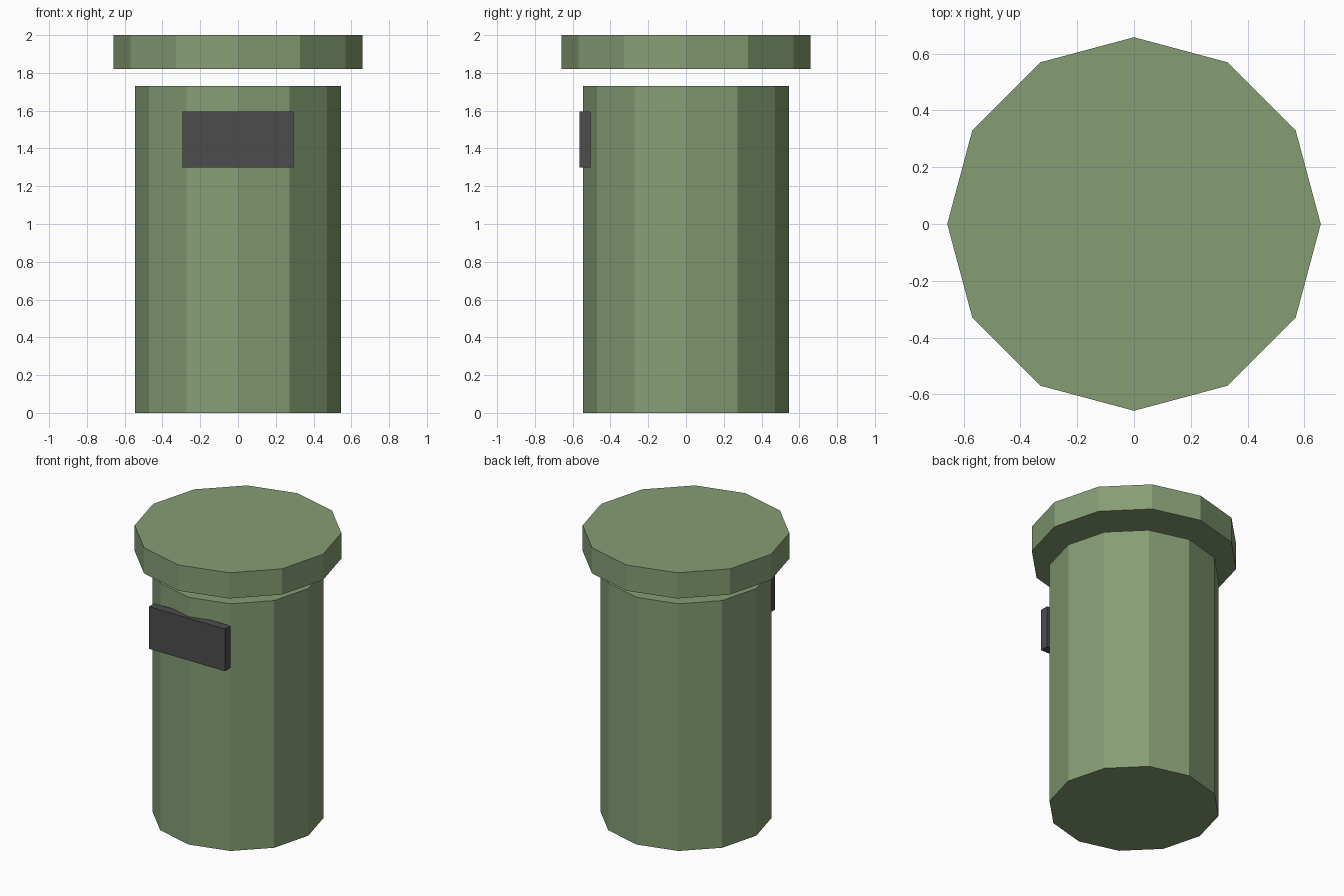
import bpy

cube = bpy.data.objects.get("Cube")
if cube:
    bpy.data.objects.remove(cube, do_unlink=True)


def make_material(name, color):
    mat = bpy.data.materials.new(name)
    mat.use_nodes = True
    mat.diffuse_color = color
    mat.node_tree.nodes["Principled BSDF"].inputs["Base Color"].default_value = color
    return mat


def finish(name, mat):
    obj = bpy.context.object
    obj.name = obj.data.name = name
    obj.data.materials.append(mat)
    return obj


def drum(name, radius, bottom, top, mat):
    """Flat-shaded twelve-sided closed cylinder between two heights."""
    bpy.ops.mesh.primitive_cylinder_add(
        vertices=12, radius=radius, depth=top - bottom,
        location=(0, 0, (bottom + top) / 2))
    return finish(name, mat)


def box(name, low, high, mat):
    """Axis-aligned box between two corners."""
    center = [(a + b) / 2 for a, b in zip(low, high)]
    bpy.ops.mesh.primitive_cube_add(size=1, location=center)
    obj = finish(name, mat)
    obj.scale = [b - a for a, b in zip(low, high)]
    bpy.ops.object.transform_apply(location=False, rotation=False, scale=True)
    return obj


green = make_material("sage green", (0.24, 0.34, 0.175, 1))
dark = make_material("dark grey", (0.075, 0.073, 0.075, 1))

# Main body
drum("body", 0.544, 0, 1.73, green)

# Wide lid floating just above the body
drum("lid", 0.658, 1.82, 2, green)

# Dark slot plate on the front
box("front_slot", (-0.295, -0.565, 1.30), (0.295, -0.505, 1.595), dark)
